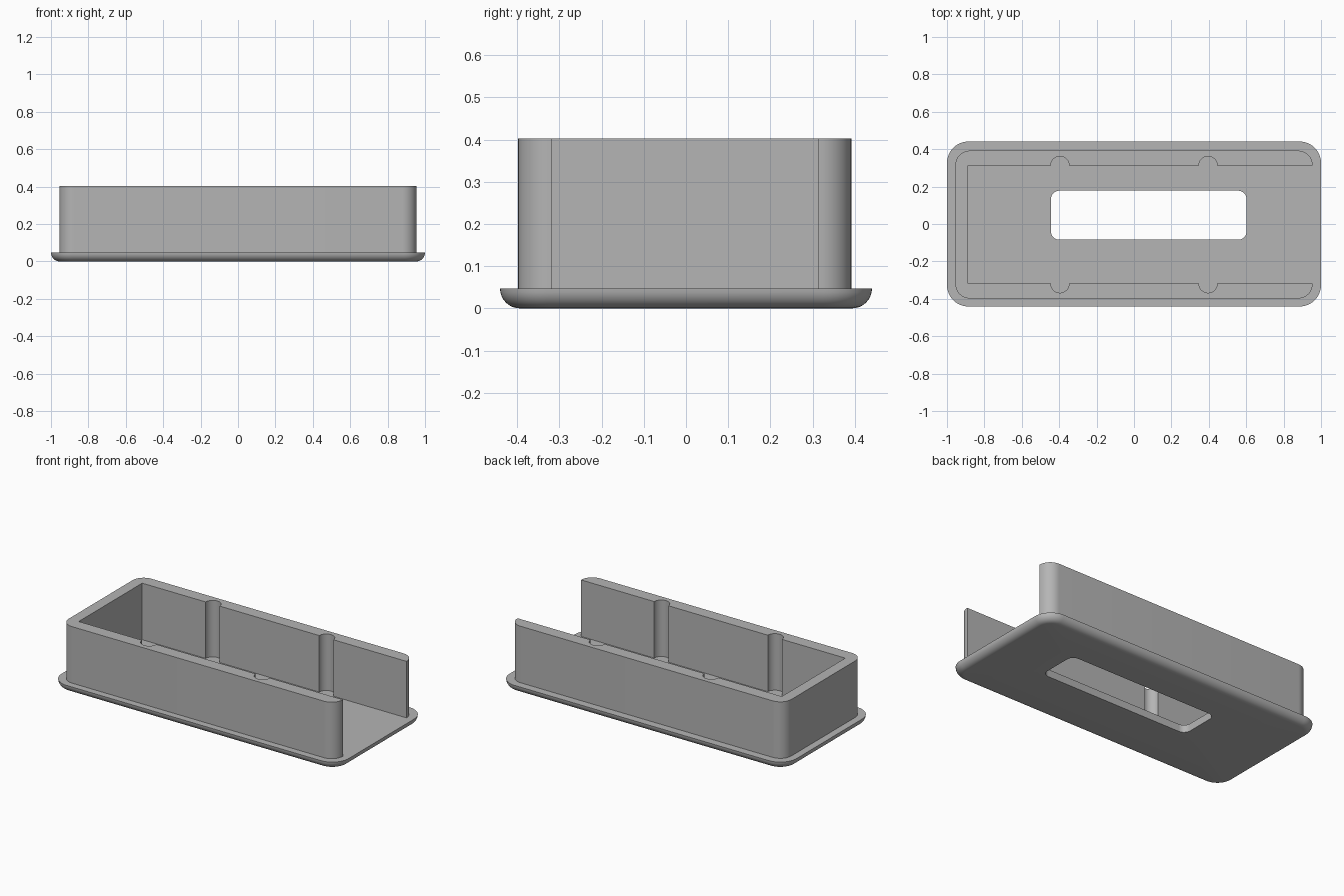
import bpy
import bmesh
from math import sin, cos, pi

if "Cube" in bpy.data.objects:
    bpy.data.objects.remove(bpy.data.objects["Cube"], do_unlink=True)

grey = bpy.data.materials.new("plain grey")
grey.use_nodes = True
grey.diffuse_color = (0.46, 0.46, 0.46, 1)
grey.node_tree.nodes["Principled BSDF"].inputs["Base Color"].default_value = grey.diffuse_color

FLOOR, RIM = 0.047, 0.403


def arc(cx, cy, r, start, end, steps=12):
    """Points along an arc, angles in quarter turns."""
    angles = [(start + (end - start) * i / steps) * pi / 2 for i in range(steps + 1)]
    return [(cx + r * cos(a), cy + r * sin(a)) for a in angles]


def rounded_rect(x0, x1, y0, y1, r):
    corners = [(x1 - r, y1 - r), (x0 + r, y1 - r), (x0 + r, y0 + r), (x1 - r, y0 + r)]
    return [p for q, (cx, cy) in enumerate(corners) for p in arc(cx, cy, r, q, q + 1)]


def finish(name, bm):
    bmesh.ops.recalc_face_normals(bm, faces=bm.faces)
    mesh = bpy.data.meshes.new(name)
    bm.to_mesh(mesh)
    bm.free()
    mesh.materials.append(grey)
    obj = bpy.data.objects.new(name, mesh)
    bpy.context.collection.objects.link(obj)
    bpy.ops.object.select_all(action="DESELECT")
    obj.select_set(True)
    bpy.context.view_layer.objects.active = obj
    bpy.ops.object.shade_smooth_by_angle(angle=pi / 6)


# Base plate: rounded lower edge, flat top, window through the middle
HALF_X, HALF_Y, CORNER = 1.0, 0.441, 0.115
rings = []
for i in range(9):
    a = i / 8 * pi / 2
    inset = FLOOR * (1 - sin(a))
    x, y = HALF_X - inset, HALF_Y - inset
    rings.append((rounded_rect(-x, x, -y, y, CORNER - inset), FLOOR * (1 - cos(a))))
window = rounded_rect(-0.444, 0.602, -0.084, 0.178, 0.045)
rings += [(window, FLOOR), (window, 0)]

bm = bmesh.new()
loops = [[bm.verts.new((x, y, z)) for x, y in ring] for ring, z in rings]
for k, loop in enumerate(loops):
    after = loops[(k + 1) % len(loops)]
    for i in range(len(loop)):
        j = (i + 1) % len(loop)
        bm.faces.new((loop[i], loop[j], after[j], after[i]))
finish("base_plate", bm)

# Wall: three sides with an open right end and half-round grooves inside
MID_Y, OUT_X, OUT_Y, WALL_R = -0.003, 0.955, 0.395, 0.077
IN_X, IN_Y, GROOVE_X, GROOVE_R = 0.887, 0.316, 0.396, 0.049
half = [(-IN_X, IN_Y)]
for gx in (-GROOVE_X, GROOVE_X):
    half += arc(gx, IN_Y, GROOVE_R, 2, 0, 20)
half += [(OUT_X, IN_Y)]
half += arc(OUT_X - WALL_R, OUT_Y - WALL_R, WALL_R, 0, 1)
half += arc(-OUT_X + WALL_R, OUT_Y - WALL_R, WALL_R, 1, 2)
outline = half + [(x, -y) for x, y in reversed(half)]

bm = bmesh.new()
base = bm.faces.new([bm.verts.new((x, y + MID_Y, FLOOR)) for x, y in outline])
top = bmesh.ops.extrude_face_region(bm, geom=[base], use_keep_orig=True)
moved = [v for v in top["geom"] if isinstance(v, bmesh.types.BMVert)]
bmesh.ops.translate(bm, verts=moved, vec=(0, 0, RIM - FLOOR))
finish("housing_wall", bm)
